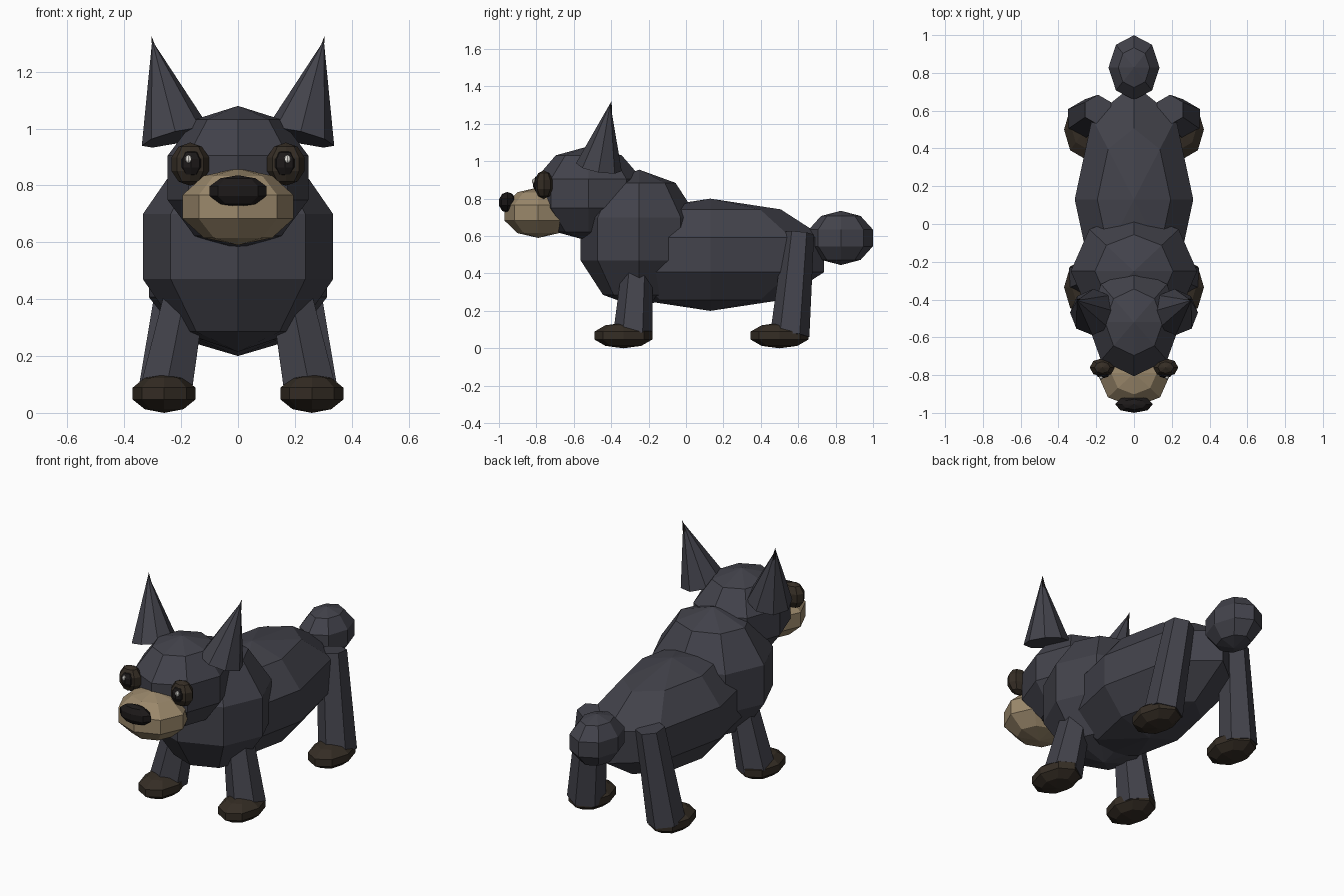
import bpy
from mathutils import Vector

if "Cube" in bpy.data.objects:
    bpy.data.objects.remove(bpy.data.objects["Cube"])


def material(name, rgb):
    m = bpy.data.materials.new(name)
    m.diffuse_color = (*rgb, 1)
    m.use_nodes = True
    m.node_tree.nodes["Principled BSDF"].inputs["Base Color"].default_value = m.diffuse_color
    return m


FUR = material("dark_fur", (0.055, 0.055, 0.07))
TAN = material("tan", (0.33, 0.25, 0.15))
BROWN = material("dark_brown", (0.035, 0.026, 0.018))
BLACK = material("black", (0.012, 0.01, 0.01))
WHITE = material("eye_glint", (0.85, 0.83, 0.78))


def finish(name, mat):
    ob = bpy.context.object
    ob.name = name
    ob.data.materials.append(mat)
    return ob


def ball(name, loc, radii, mat):
    """Low-poly ellipsoid, 8 sides and 5 bands."""
    bpy.ops.mesh.primitive_uv_sphere_add(segments=8, ring_count=5, radius=1, location=loc)
    ob = finish(name, mat)
    ob.scale = radii
    return ob


def taper(name, bottom, top, r1, r2, mat, sides=6):
    """Cone or tapered post between two points."""
    a, b = Vector(bottom), Vector(top)
    bpy.ops.mesh.primitive_cone_add(vertices=sides, radius1=r1, radius2=r2,
                                    depth=(b - a).length, location=(a + b) / 2)
    ob = finish(name, mat)
    ob.rotation_mode = 'QUATERNION'
    ob.rotation_quaternion = Vector((0, 0, 1)).rotation_difference(b - a)
    return ob


# Torso, head and tail
ball("body", (0, 0.13, 0.5), (0.33, 0.64, 0.3), FUR)
ball("chest", (0, -0.25, 0.585), (0.352, 0.33, 0.37), FUR)
ball("head", (0, -0.52, 0.827), (0.26, 0.30, 0.253), FUR)
ball("muzzle", (0, -0.79, 0.725), (0.205, 0.19, 0.135), TAN)
ball("nose", (0, -0.955, 0.78), (0.105, 0.047, 0.056), BLACK)
ball("tail", (0, 0.828, 0.59), (0.142, 0.18, 0.145), FUR)

for side, s in (("left", -1), ("right", 1)):
    # Eyes
    ball(f"{side}_eye_patch", (s * 0.168, -0.76, 0.875), (0.07, 0.052, 0.076), BROWN)
    ball(f"{side}_eye", (s * 0.165, -0.785, 0.878), (0.043, 0.034, 0.048), BLACK)
    ball(f"{side}_eye_glint", (s * 0.174, -0.812, 0.893), (0.012, 0.012, 0.015), WHITE)
    # Ears
    taper(f"{side}_ear", (s * 0.218, -0.466, 0.969), (s * 0.302, -0.405, 1.31), 0.124, 0, FUR, 8)
    taper(f"{side}_ear_tip", (s * 0.245, -0.445, 1.03), (s * 0.304, -0.398, 1.325), 0.06, 0, BLACK)
    # Legs and feet
    for end, foot_y, low, high in (
            ("front", -0.335, (0.255, -0.285, 0.07), (0.18, -0.26, 0.45)),
            ("rear", 0.5, (0.26, 0.555, 0.07), (0.19, 0.605, 0.615))):
        taper(f"{side}_{end}_leg", (s * low[0], *low[1:]), (s * high[0], *high[1:]),
              0.105, 0.08, FUR)
        ball(f"{side}_{end}_foot", (s * 0.26, foot_y, 0.068), (0.116, 0.163, 0.068), BROWN)
